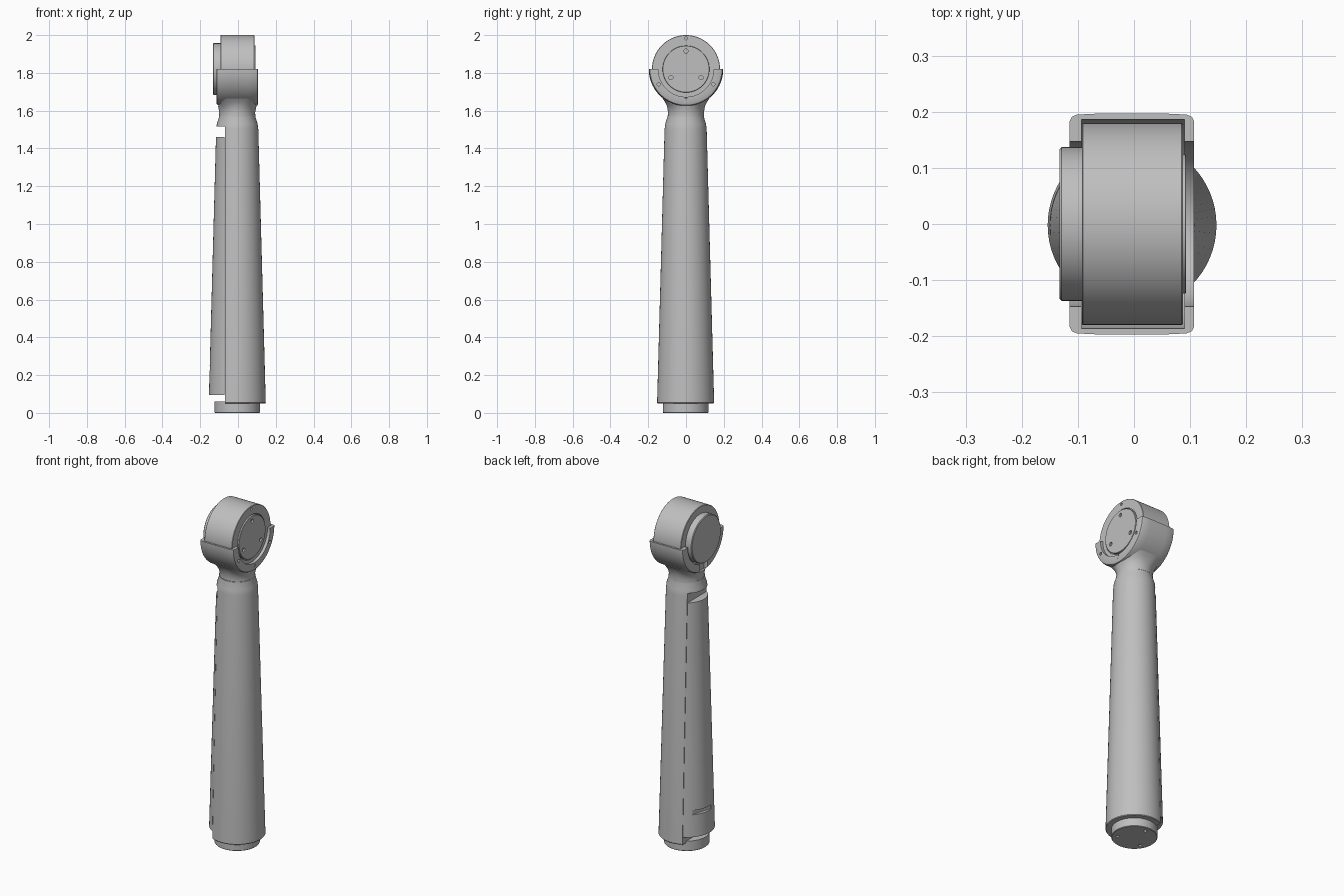
import bpy, bmesh
from math import sin, cos, pi, radians
from mathutils import Matrix, Vector

if "Cube" in bpy.data.objects:
    bpy.data.objects.remove(bpy.data.objects["Cube"])

grey = bpy.data.materials.new("plain grey")
grey.use_nodes = True
grey.diffuse_color = (0.52, 0.52, 0.52, 1)
grey.node_tree.nodes["Principled BSDF"].inputs["Base Color"].default_value = (0.52, 0.52, 0.52, 1)

HEAD_Z = 1.82
AXIS_X, AXIS_Y = -0.004, -0.002


def finish(name, bm):
    """Turn a bmesh into a smooth, sharp-edged object."""
    bmesh.ops.remove_doubles(bm, verts=bm.verts, dist=1e-5)
    bmesh.ops.recalc_face_normals(bm, faces=bm.faces)
    mesh = bpy.data.meshes.new(name)
    bm.to_mesh(mesh)
    bm.free()
    mesh.materials.append(grey)
    obj = bpy.data.objects.new(name, mesh)
    bpy.context.collection.objects.link(obj)
    return obj


def select(obj):
    bpy.ops.object.select_all(action='DESELECT')
    obj.select_set(True)
    bpy.context.view_layer.objects.active = obj


def smooth(obj):
    select(obj)
    bpy.ops.object.shade_smooth_by_angle(angle=radians(30))


def loft(name, rings, closed=False):
    """Skin rings of points; closed joins the last ring to the first."""
    bm = bmesh.new()
    loops = [[bm.verts.new(p) for p in ring] for ring in rings]
    n = len(loops[0])
    pairs = list(zip(loops, loops[1:] + loops[:1])) if closed else list(zip(loops, loops[1:]))
    for a, b in pairs:
        for i in range(n):
            j = (i + 1) % n
            bm.faces.new((a[i], a[j], b[j], b[i]))
    if not closed:
        bm.faces.new(loops[0])
        bm.faces.new(loops[-1])
    return finish(name, bm)


def lathe_z(name, profile, n=64):
    """Capped solid turned about the handle axis from (radius, z) points."""
    return loft(name, [[(AXIS_X + r * cos(2 * pi * i / n), AXIS_Y + r * sin(2 * pi * i / n), z)
                        for i in range(n)] for r, z in profile])


def lathe_x(name, profile, n=72):
    """Capped solid turned about the head axis from (x, radius) points."""
    return loft(name, [[(x, r * cos(2 * pi * i / n), HEAD_Z + r * sin(2 * pi * i / n))
                        for i in range(n)] for x, r in profile])


def box(lo, hi, spin=0):
    bm = bmesh.new()
    bmesh.ops.create_cube(bm, size=1)
    lo, hi = Vector(lo), Vector(hi)
    bm.transform(Matrix.Rotation(spin, 4, 'Z') @ Matrix.Translation((lo + hi) / 2)
                 @ Matrix.Diagonal((*(hi - lo), 1)))
    return finish("cutter", bm)


def pin(place, axis, radius=0.009, depth=0.02):
    bm = bmesh.new()
    bmesh.ops.create_cone(bm, cap_ends=True, segments=16, radius1=radius, radius2=radius, depth=depth)
    turn = Matrix.Rotation(pi / 2, 4, 'Y') if axis == 'X' else Matrix()
    bm.transform(Matrix.Translation(place) @ turn)
    return finish("cutter", bm)


def carve(obj, cutters, operation='DIFFERENCE'):
    for cutter in cutters:
        mod = obj.modifiers.new("carve", 'BOOLEAN')
        mod.operation, mod.solver, mod.object = operation, 'EXACT', cutter
        select(obj)
        bpy.ops.object.modifier_apply(modifier=mod.name)
        bpy.data.objects.remove(cutter)


# Base plug with three screw holes
base = lathe_z("base_plug", [(0.118, 0), (0.121, 0.003), (0.121, 0.06)])
carve(base, [pin((AXIS_X + 0.09 * cos(a), AXIS_Y + 0.09 * sin(a), 0), 'Z')
             for a in (pi / 2, pi * 7 / 6, pi * 11 / 6)])

# Tapered handle with a flat side recess for the cover
handle_profile = [(0.148, 0.05), (0.151, 0.054), (0.1115, 1.5), (0.108, 1.53), (0.097, 1.565), (0.097, 1.575)]
handle = lathe_z("handle", handle_profile)
carve(handle, [box((-0.3, -0.3, 0.03), (-0.07, 0.3, 1.515))])

# Side cover with a shallow slot near its foot
cover = lathe_z("handle_cover", handle_profile)
carve(cover, [box((-0.3, -0.3, 0.095), (-0.0715, 0.3, 1.46))], 'INTERSECT')
carve(cover, [box((-0.2, -0.062, 0.225), (-0.132, 0.062, 0.25), radians(-17))])

# Neck flaring from round to a soft oblong under the cup
sections = [(0.096, 0.096, 1.57, 2), (0.095, 0.095, 1.59, 2), (0.099, 0.098, 1.612, 2.1),
            (0.103, 0.103, 1.63, 2.4), (0.108, 0.112, 1.648, 2.9), (0.110, 0.125, 1.665, 3.5)]


def soft(c, power):
    return (1 if c >= 0 else -1) * abs(c) ** (2 / power)


neck = loft("neck", [[(AXIS_X + w * soft(cos(2 * pi * i / 64), p), d * soft(sin(2 * pi * i / 64), p), z)
                      for i in range(64)] for w, d, z, p in sections])
neck_bore = lathe_x("cutter", [(-0.0935, 0.184), (0.0895, 0.184)])
carve(neck, [neck_bore])

# Half-round cup: a channel section swept under the head
channel = [(-0.115, 0.147), (-0.115, 0.183), (-0.111, 0.191), (-0.102, 0.195), (-0.06, 0.197),
           (0.052, 0.197), (0.094, 0.195), (0.103, 0.191), (0.107, 0.183), (0.107, 0.147),
           (0.09, 0.147), (0.09, 0.186), (-0.094, 0.186), (-0.094, 0.147)]
cup = loft("head_cup", [[(x, r * cos(a), HEAD_Z + r * sin(a)) for x, r in channel]
                        for a in [pi + pi * k / 40 for k in range(41)]])
carve(cup, [pin((0.107, y, z), 'X') for y, z in ((-0.145, 1.74), (0.145, 1.74), (0, 1.658))])
for part in (cup, neck):
    carve(part, [box((-0.2, -0.035, 1.625), (-0.0945, 0.035, 1.7))])

# Round head with a raised plain disc on one side and a grooved screw cap on the other
head = lathe_x("round_head", [(-0.133, 0.133), (-0.129, 0.137), (-0.093, 0.137), (-0.093, 0.178),
                              (-0.091, 0.18), (0.085, 0.18), (0.087, 0.178), (0.087, 0.129),
                              (0.08, 0.129), (0.08, 0.124), (0.0915, 0.124), (0.093, 0.1225)])
carve(head, [pin((0.093, y, z), 'X', 0.011) for y, z in ((0, 1.915), (-0.08, 1.775), (0.08, 1.775))])
carve(head, [pin((0.087, 0, 1.983), 'X', 0.008)])

for part in (base, handle, cover, neck, cup, head):
    smooth(part)
